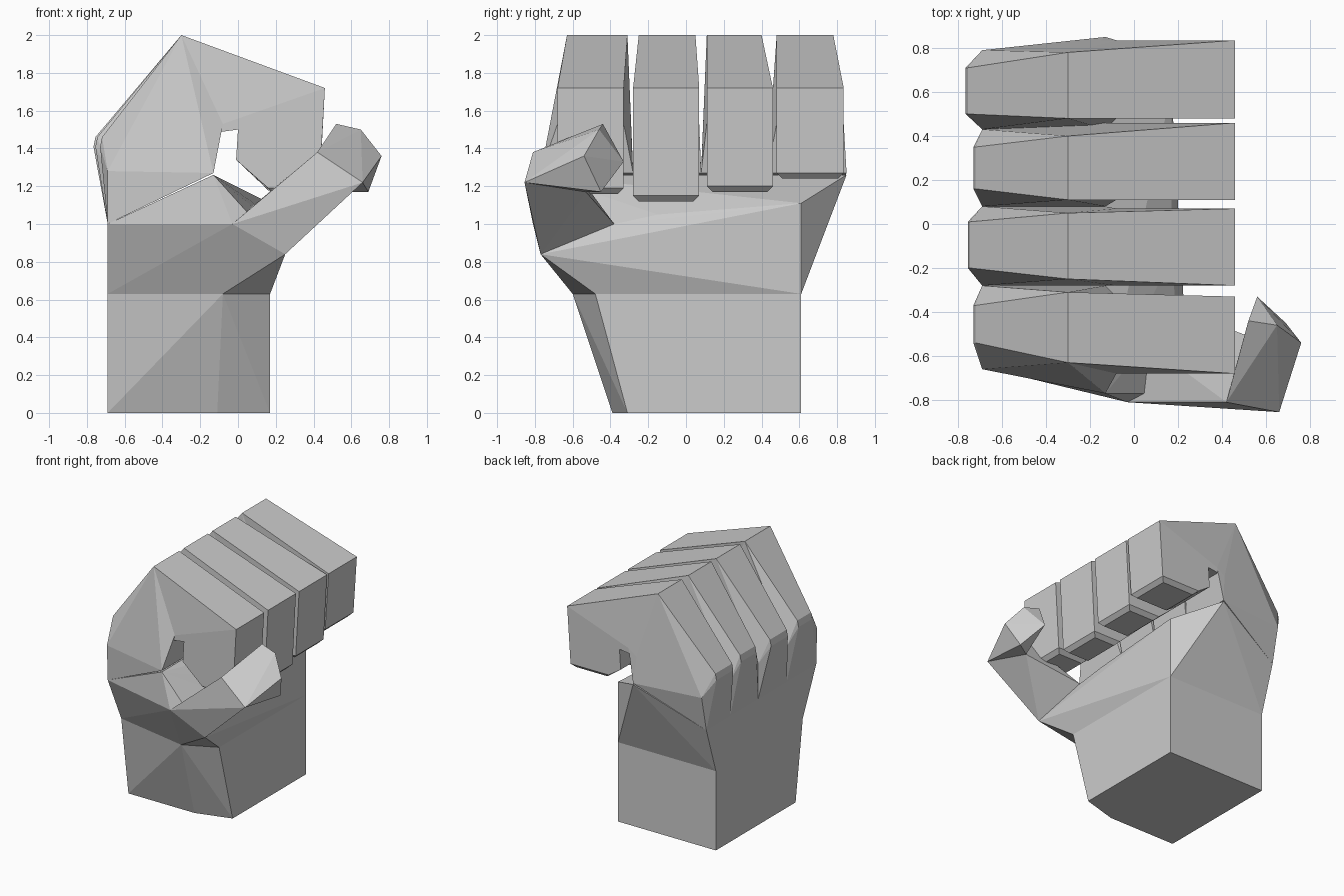
import bpy, bmesh, math

if "Cube" in bpy.data.objects:
    bpy.data.objects.remove(bpy.data.objects["Cube"])


def hulls(name, *groups):
    """One object made of convex faceted blocks, each given by its corners."""
    out = bmesh.new()
    for pts in groups:
        bm = bmesh.new()
        for p in pts:
            bm.verts.new(p)
        r = bmesh.ops.convex_hull(bm, input=bm.verts[:])
        junk = {g for g in r["geom_interior"] + r["geom_unused"]
                if isinstance(g, bmesh.types.BMVert)}
        bmesh.ops.delete(bm, geom=list(junk), context='VERTS')
        bmesh.ops.dissolve_limit(bm, angle_limit=math.radians(1),
                                 verts=bm.verts[:], edges=bm.edges[:])
        tmp = bpy.data.meshes.new("block")
        bm.to_mesh(tmp)
        bm.free()
        out.from_mesh(tmp)
        bpy.data.meshes.remove(tmp)
    bmesh.ops.recalc_face_normals(out, faces=out.faces[:])
    mesh = bpy.data.meshes.new(name)
    out.to_mesh(mesh)
    out.free()
    obj = bpy.data.objects.new(name, mesh)
    bpy.context.collection.objects.link(obj)
    return obj


def span(x, z, ys):
    """The same profile point at both sides of a finger."""
    return [(x, y, z) for y in ys]


# Wrist: five-sided stump flaring toward the thumb
foot = [(.17, -.31, 0), (.17, .61, 0), (-.69, .61, 0), (-.69, -.39, 0), (-.11, -.39, 0)]
mid = [(.17, -.48, .63), (.17, .61, .63), (-.69, .61, .63), (-.69, -.48, .63), (-.08, -.6, .63)]
hulls("wrist", foot + mid)

# Palm: widens to the knuckle line, with a sloping top
hulls("palm", mid + [
    (-.69, -.65, 1.0), (-.69, .73, 1.0), (-.13, -.77, 1.26), (-.13, .85, 1.26),
    (.17, .61, 1.11), (.17, .3, 1.05), (.17, -.15, 1.05), (.19, -.38, 1.0),
    (-.03, -.81, 1.0), (.25, -.77, .84)])

# Fingers: knuckle x, tip z, then y ranges of knuckle, base, inner, peak, tip
fingers = {
    "index_finger": (-.73, 1.16, (-.54, -.37), (-.66, -.28), (-.77, -.28), (-.63, -.31), (-.68, -.33)),
    "middle_finger": (-.755, 1.12, (-.20, .01), (-.28, .08), (-.28, .08), (-.25, .05), (-.28, .07)),
    "ring_finger": (-.73, 1.17, (.16, .35), (.08, .43), (.08, .43), (.11, .40), (.11, .46)),
    "little_finger": (-.765, 1.24, (.50, .71), (.43, .79), (.43, .85), (.48, .78), (.48, .835)),
}
for name, (kx, zb, k, e, n, p, t) in fingers.items():
    low = (e[0] + (.01 if name == "index_finger" else 0),
           e[1] - (.06 if name == "little_finger" else 0))
    inset = (t[0] + .03, t[1] - .03)
    crook = span(-.08, 1.53, t) + span(0, 1.5, t)
    # back of the finger, from knuckle to peak
    proximal = (span(-.69, 1.0, low) + span(-.69, 1.28, e) + span(kx, 1.41, k)
                + span(kx + .01, 1.46, k) + span(-.13, 1.27, n)
                + span(-.15, 1.48, t) + span(-.08, 1.53, t) + span(-.3, 2, p))
    # top of the finger
    middle = span(-.3, 2, p) + span(.46, 1.72, t) + span(-.15, 1.48, t) + crook
    # fingertip with chamfered end
    tip_x = .16 - (zb - 1.16) * .8
    distal = (span(.46, 1.72, t) + span(0, 1.5, t) + span(-.01, 1.34, t)
              + span(.43, zb + .03, t) + span(tip_x, zb + .03, t)
              + span(.40, zb, inset) + span(tip_x + .03, zb, inset))
    hulls(name, proximal, middle, distal)

# Thumb: base block leaving the palm, then a bent tip across the fingers
joint = [(.66, -.855, 1.22), (.42, -.81, 1.38), (.57, -.53, 1.17), (.46, -.66, 1.38)]
base = [(.25, -.77, .84), (-.03, -.81, 1.0), (.19, -.38, 1.0), (.0, -.5, 1.03)]
end = [(.52, -.44, 1.53), (.65, -.46, 1.5), (.76, -.54, 1.36),
       (.69, -.45, 1.17), (.56, -.33, 1.33)]
hulls("thumb", base + joint, joint + end)
